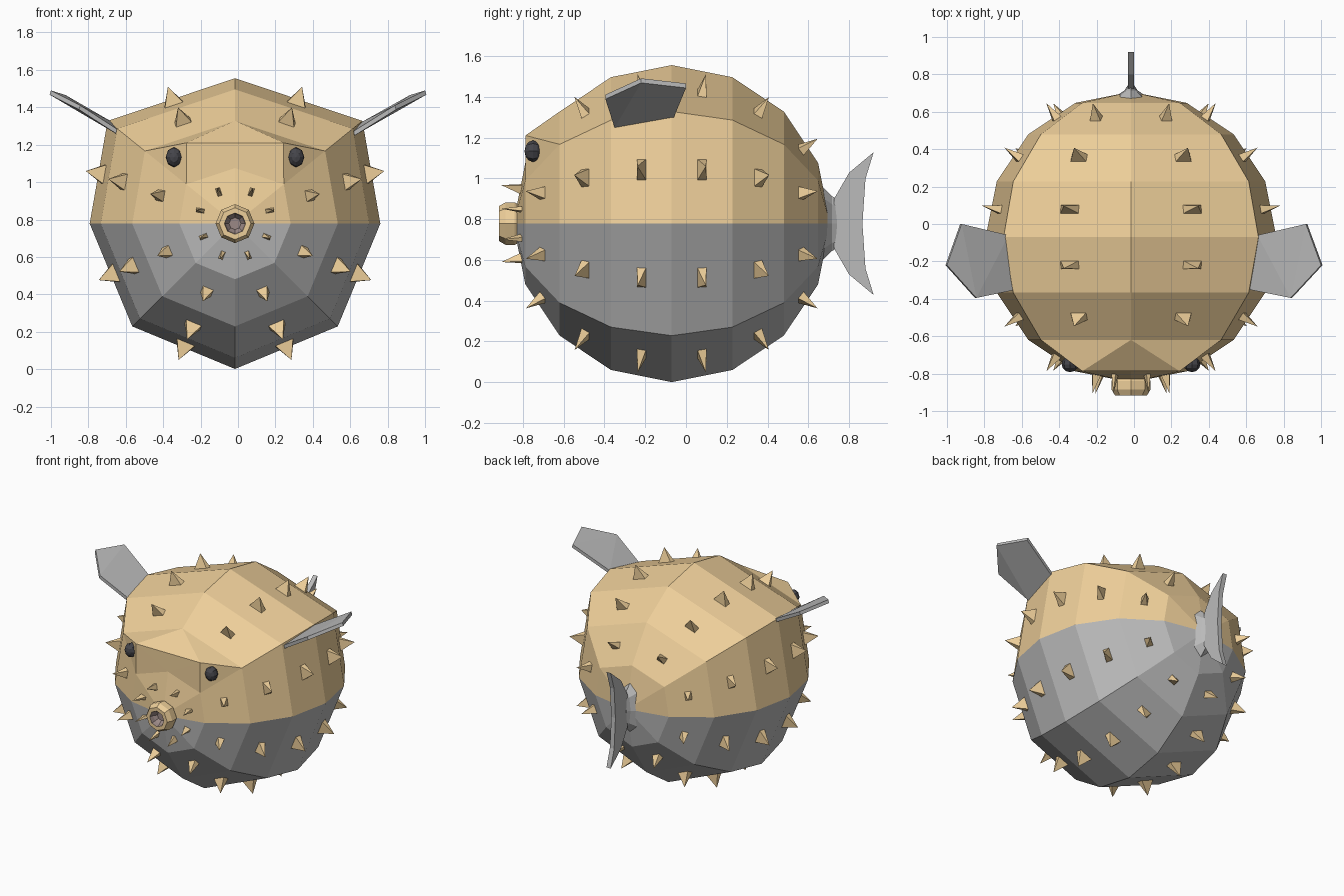
import bpy, bmesh, math
from mathutils import Vector

if "Cube" in bpy.data.objects:
    bpy.data.objects.remove(bpy.data.objects["Cube"])

CX, CY, CZ, R = -0.016, -0.07, 0.778, 0.777


def material(name, rgb):
    m = bpy.data.materials.new(name)
    m.diffuse_color = (*rgb, 1)
    m.use_nodes = True
    m.node_tree.nodes["Principled BSDF"].inputs["Base Color"].default_value = m.diffuse_color
    return m


TAN = material("tan", (0.85, 0.62, 0.32))
GREY = material("grey", (0.5, 0.5, 0.5))
DARK = material("dark", (0.06, 0.06, 0.07))
INNER = material("mouth_lining", (0.33, 0.25, 0.24))


def finish(name, bm, *mats):
    bmesh.ops.recalc_face_normals(bm, faces=bm.faces)
    me = bpy.data.meshes.new(name)
    bm.to_mesh(me)
    bm.free()
    for m in mats:
        me.materials.append(m)
    ob = bpy.data.objects.new(name, me)
    bpy.context.collection.objects.link(ob)
    return ob


def hull(name, pts, mat):
    bm = bmesh.new()
    for p in pts:
        bm.verts.new(p)
    bmesh.ops.convex_hull(bm, input=bm.verts)
    return finish(name, bm, mat)


def lathe(name, profile, mats, inner_from=99):
    # profile rows: (x radius, z radius, y), eight sides around the y axis
    bm = bmesh.new()
    rings = []
    for rx, rz, y in profile:
        rings.append([bm.verts.new((CX + rx * math.sin(k * math.pi / 4), y,
                                    CZ + rz * math.cos(k * math.pi / 4))) for k in range(8)])
    for i in range(len(rings) - 1):
        for k in range(8):
            a, b = rings[i], rings[i + 1]
            f = bm.faces.new((a[k], a[(k + 1) % 8], b[(k + 1) % 8], b[k]))
            f.material_index = int(i >= inner_from)
    f = bm.faces.new(rings[-1])
    f.material_index = int(len(mats) > 1)
    return finish(name, bm, *mats)


def shell(i, k):
    # body point: ring i (0 front pole .. 8 back pole), segment k from the top
    a, t = i * math.pi / 8, k * math.pi / 4
    x, z = R * math.sin(a) * math.sin(t), R * math.sin(a) * math.cos(t)
    if k % 8 in (1, 7):
        x *= 1.24          # broad shoulders
    return Vector((CX + x, CY - R * math.cos(a), CZ + z))


# body, tan above and grey below
bm = bmesh.new()
front, back = bm.verts.new(shell(0, 0)), bm.verts.new(shell(8, 0))
rows = [[bm.verts.new(shell(i, k)) for k in range(8)] for i in range(1, 8)]
for k in range(8):
    j = (k + 1) % 8
    faces = [bm.faces.new((front, rows[0][k], rows[0][j])),
             bm.faces.new((back, rows[6][k], rows[6][j]))]
    for a, b in zip(rows, rows[1:]):
        faces.append(bm.faces.new((a[k], a[j], b[j], b[k])))
    for f in faces:
        f.material_index = int(f.calc_center_median().z < CZ)
finish("body", bm, TAN, GREY)

# brow hood above the eyes
hull("brow", [shell(2, 0), shell(2, 1), shell(2, 7), shell(1, 0), shell(1, 1), shell(1, 7),
              (CX - 0.26, -0.787, 1.21), (CX + 0.26, -0.787, 1.21)], TAN)

# one spike on each body panel
bm = bmesh.new()
for i in range(7):
    for k in range(8):
        if i == 1 and k in (0, 7):
            continue
        p = [shell(i, k), shell(i, k + 1), shell(i + 1, k + 1), shell(i + 1, k)]
        c = sum(p, Vector()) / 4
        if i == 0:
            c = (p[0] + p[2] + p[3]) / 3
        n = (p[2] - p[0]).cross(p[3] - p[1]).normalized()
        if n.dot(c - Vector((CX, CY, CZ))) < 0:
            n = -n
        t = (p[2] - p[3]).normalized()
        b = n.cross(t)
        w = 0.056 * math.sin((i + 0.5) * math.pi / 8) + 0.002
        base = [bm.verts.new(c - n * 0.012 + t * w * s + b * 0.025 * u)
                for s, u in ((-1, -1), (1, -1), (1, 1), (-1, 1))]
        tip = bm.verts.new(c + n * 0.1)
        bm.faces.new(base)
        for q in range(4):
            bm.faces.new((base[q], base[(q + 1) % 4], tip))
finish("spikes", bm, TAN)

# mouth with a hollow centre
lathe("mouth", [(r, r, y) for r, y in ((0.085, -0.8), (0.104, -0.84), (0.104, -0.885), (0.085, -0.918),
                                       (0.057, -0.918), (0.05, -0.89), (0.032, -0.865))],
      (TAN, INNER), 4)

# eyes and side fins
fin = ((0.62, -0.35, 1.27), (0.665, -0.06, 1.32), (0.92, 0.0, 1.465),
       (1.0, -0.22, 1.49), (0.84, -0.395, 1.41))
for s, side in ((-1, "left"), (1, "right")):
    bm = bmesh.new()
    bmesh.ops.create_uvsphere(bm, u_segments=8, v_segments=6, radius=1)
    for v in bm.verts:
        x, y, z = v.co
        v.co = (CX + s * 0.326 + 0.045 * x, -0.75 + 0.042 * z, 1.133 + 0.053 * y)
    finish(side + "_eye", bm, DARK)
    grow = 1.016 if s > 0 else 0.984
    top = [Vector((CX + s * x * grow, y, z)) for x, y, z in fin]
    hull(side + "_fin", top + [p + Vector((s * 0.008, 0, -0.022)) for p in top], GREY)

# tail stem
lathe("tail_stem", [(0.12, 0.2, 0.64), (0.09, 0.175, 0.675), (0.035, 0.135, 0.715), (0.018, 0.12, 0.74)], (GREY,))

# tail fan, extruded outline with mirrored halves
half = [(0.725, 0.12), (0.80, 0.25), (0.92, 0.35), (0.88, 0.22)]
outline = half + [(0.865, 0)] + [(y, -z) for y, z in reversed(half)]
bm = bmesh.new()
L = [bm.verts.new((CX - 0.017, y, CZ + z)) for y, z in outline]
Q = [bm.verts.new((CX + 0.017, y, CZ + z)) for y, z in outline]
bm.faces.new(L)
bm.faces.new(Q)
for i in range(len(L)):
    j = (i + 1) % len(L)
    bm.faces.new((L[i], L[j], Q[j], Q[i]))
finish("tail_fan", bm, GREY)
